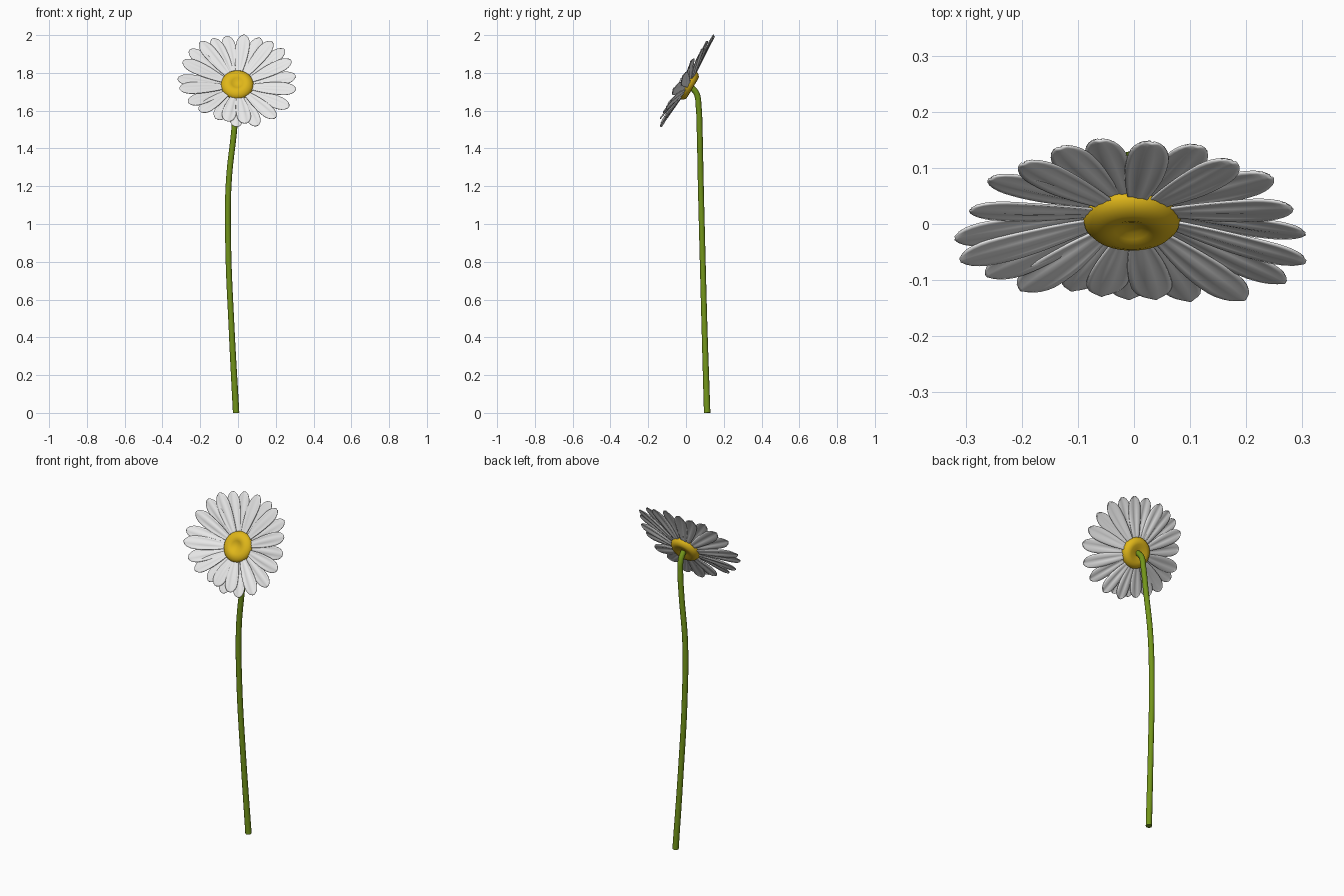
import bpy, bmesh, math, random
from mathutils import Matrix, Vector

if "Cube" in bpy.data.objects:
    bpy.data.objects.remove(bpy.data.objects["Cube"])

random.seed(4)


def material(name, rgb):
    m = bpy.data.materials.new(name)
    m.diffuse_color = (*rgb, 1)
    m.use_nodes = True
    m.node_tree.nodes["Principled BSDF"].inputs["Base Color"].default_value = m.diffuse_color
    return m


WHITE = material("petal white", (0.84, 0.84, 0.84))
YELLOW = material("centre yellow", (0.74, 0.47, 0.01))
GREEN = material("stem green", (0.17, 0.30, 0.01))

# Tilted frame of the flower head: local z is the direction it faces
HEAD = Matrix(((1, 0, 0, -0.004),
               (0, 0.51, -0.86, 0.01),
               (0, 0.86, 0.51, 1.735),
               (0, 0, 0, 1)))


def make_object(name, bm, mat):
    bmesh.ops.recalc_face_normals(bm, faces=bm.faces)
    for f in bm.faces:
        f.smooth = True
    bm.transform(HEAD)
    me = bpy.data.meshes.new(name)
    bm.to_mesh(me)
    bm.free()
    me.materials.append(mat)
    ob = bpy.data.objects.new(name, me)
    bpy.context.collection.objects.link(ob)
    return ob


# Yellow centre: lathed cushion with a dimple in front and a hollow behind
profile = [(0, -0.020), (0.025, -0.024), (0.05, -0.030), (0.068, -0.028),
           (0.080, -0.016), (0.087, 0.000), (0.084, 0.012), (0.074, 0.023),
           (0.058, 0.030), (0.042, 0.031), (0.030, 0.026), (0.018, 0.020), (0, 0.018)]
bm = bmesh.new()
vs = [bm.verts.new((r, 0, h)) for r, h in profile]
es = [bm.edges.new(p) for p in zip(vs, vs[1:])]
bmesh.ops.spin(bm, geom=vs + es, cent=(0, 0, 0), axis=(0, 0, 1),
               angle=math.tau, steps=40)
bmesh.ops.remove_doubles(bm, verts=bm.verts, dist=0.0005)
make_object("flower_centre", bm, YELLOW)

# Petals: (angle in degrees, reach from the centre)
petals = [(101, .30), (83, .30), (67, .305), (54, .31), (39, .32), (23, .31),
          (5, .31), (-11, .315), (-30, .315), (-48, .30), (-68, .28),
          (-80, .25), (-91, .262), (-103, .24), (-116, .245), (-137, .27),
          (-153, .29), (-170, .31), (178, .315), (158, .31), (142, .32),
          (128, .315), (115, .305)]
ROOT, NL, NW = 0.066, 14, 8


def half_width(t):
    body = 0.014 + 0.023 * math.sin(min(t / 0.68, 1) * math.pi / 2)
    tip = math.sqrt(max(0, 1 - ((t - 0.72) / 0.28) ** 2)) if t > 0.72 else 1
    return body * max(tip, 0.12)


bm = bmesh.new()
for i, (deg, reach) in enumerate(petals):
    a = math.radians(deg)
    rise = 0.016 + 0.038 * math.cos(a) ** 2        # side petals cup forward
    layer = 0.004 if i % 2 else -0.004             # alternate front and back
    twist = random.uniform(-0.12, 0.12)
    rot = Matrix.Rotation(a, 3, 'Z')
    grid = []
    for j in range(NL + 1):
        t = 1 - (1 - j / NL) ** 1.4
        w = half_width(t)
        row = []
        for k in range(NW + 1):
            s = 2 * k / NW - 1
            z = layer + rise * t ** 1.2 + 0.004 * math.sin(math.pi * t)
            z += 0.003 * math.cos(s * 2 * math.pi) * math.sin(math.pi * t)
            z += twist * s * w - 0.004 * s * s * t
            row.append(bm.verts.new(rot @ Vector((ROOT + (reach - ROOT) * t, s * w, z))))
        grid.append(row)
    for r0, r1 in zip(grid, grid[1:]):
        for k in range(NW):
            bm.faces.new((r0[k], r1[k], r1[k + 1], r0[k + 1]))
ob = make_object("petals", bm, WHITE)
mod = ob.modifiers.new("thickness", 'SOLIDIFY')
mod.thickness = 0.004
mod.offset = 0

# Stem: round tube that bends into the back of the head
path = [(-0.010, 0.112, 0.0), (-0.034, 0.098, 0.45), (-0.052, 0.086, 0.9),
        (-0.049, 0.078, 1.22), (-0.020, 0.072, 1.5), (-0.010, 0.067, 1.62),
        (-0.006, 0.056, 1.69), (-0.004, 0.027, 1.727)]
cu = bpy.data.curves.new("stem", 'CURVE')
cu.dimensions = '3D'
cu.bevel_depth = 0.0155
cu.bevel_resolution = 4
cu.use_fill_caps = True
sp = cu.splines.new('BEZIER')
sp.bezier_points.add(len(path) - 1)
for p, co in zip(sp.bezier_points, path):
    p.co = co
    p.handle_left_type = p.handle_right_type = 'AUTO'
sp.bezier_points[0].radius = 1.1
cu.materials.append(GREEN)
bpy.context.collection.objects.link(bpy.data.objects.new("stem", cu))
